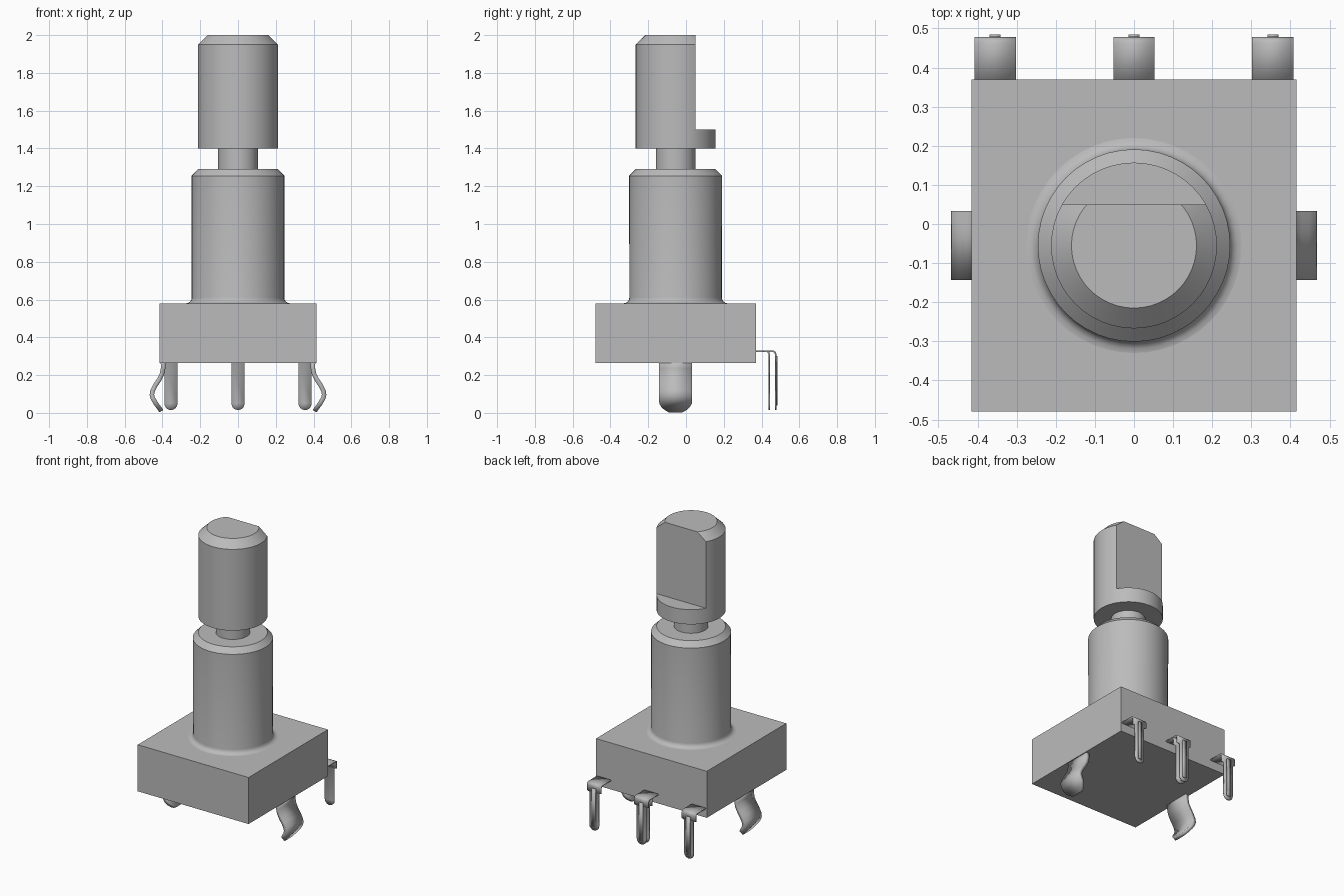
import bpy
import bmesh
import math
from mathutils import Matrix, Vector

cube = bpy.data.objects.get("Cube")
if cube:
    bpy.data.objects.remove(cube, do_unlink=True)

metal = bpy.data.materials.new("plain grey metal")
metal.use_nodes = True
GREY = (0.5, 0.5, 0.5, 1)
metal.diffuse_color = GREY
metal.node_tree.nodes["Principled BSDF"].inputs["Base Color"].default_value = GREY

AXIS_Y = -0.055
SEGMENTS = 48


def finish(name, bm, smooth=True):
    bmesh.ops.recalc_face_normals(bm, faces=bm.faces)
    mesh = bpy.data.meshes.new(name)
    bm.to_mesh(mesh)
    bm.free()
    mesh.materials.append(metal)
    obj = bpy.data.objects.new(name, mesh)
    bpy.context.collection.objects.link(obj)
    if smooth:
        bpy.ops.object.select_all(action='DESELECT')
        obj.select_set(True)
        bpy.context.view_layer.objects.active = obj
        bpy.ops.object.shade_smooth_by_angle(angle=math.radians(32))
    return obj


def lathe(name, profile, flat_y=None):
    """Revolve (radius, z) points round the shaft axis, optionally cut a flat."""
    bm = bmesh.new()
    rings = []
    for r, z in profile:
        rings.append([bm.verts.new((r * math.cos(a), AXIS_Y + r * math.sin(a), z))
                      for a in (math.tau * i / SEGMENTS for i in range(SEGMENTS))])
    for low, high in zip(rings, rings[1:]):
        for i in range(SEGMENTS):
            j = (i + 1) % SEGMENTS
            bm.faces.new((low[i], low[j], high[j], high[i]))
    bm.faces.new(rings[0])
    bm.faces.new(rings[-1])
    if flat_y is not None:
        cut = bmesh.ops.bisect_plane(bm, geom=bm.verts[:] + bm.edges[:] + bm.faces[:],
                                     plane_co=(0, flat_y, 0), plane_no=(0, 1, 0),
                                     clear_outer=True)
        edges = [e for e in cut["geom_cut"] if isinstance(e, bmesh.types.BMEdge)]
        bmesh.ops.contextual_create(bm, geom=edges)
    return finish(name, bm)


def strip(name, path, thickness, matrix):
    """Sheet-metal strip along (outward, z, half width) points."""
    bm = bmesh.new()
    rows = [[bm.verts.new(matrix @ Vector((side * half, out, z))) for side in (-1, 1)]
            for out, z, half in path]
    for a, b in zip(rows, rows[1:]):
        bm.faces.new((a[0], a[1], b[1], b[0]))
    obj = finish(name, bm)
    solid = obj.modifiers.new("thickness", 'SOLIDIFY')
    solid.thickness = thickness
    solid.offset = 0
    return obj


def rounded_end(out, z_tip, half, slope=0.0):
    """Points closing a strip with a half-round tip."""
    angles = [math.radians(a) for a in (0, 25, 45, 65, 82)]
    return [(out - slope * half * math.sin(a), z_tip + half * (1 - math.sin(a)),
             half * math.cos(a)) for a in angles]


# Housing block
bm = bmesh.new()
bmesh.ops.create_cube(bm, size=1, matrix=Matrix.Translation((0, AXIS_Y, 0.4225))
                      @ Matrix.Diagonal((0.83, 0.85, 0.315, 1)))
finish("housing", bm, smooth=False)

# Threaded-style bushing with flared foot and chamfered rim
flare = [(0.275 - 0.03 * math.sin(a), 0.58 + 0.03 * (1 - math.cos(a)))
         for a in (math.radians(d) for d in (0, 22, 45, 68, 90))]
lathe("bushing", flare + [(0.246, 1.255), (0.212, 1.29)])

# Turning shaft: neck, collar and the flatted end
lathe("shaft_neck", [(0.105, 1.28), (0.105, 1.41)])
lathe("shaft_collar", [(0.212, 1.4), (0.212, 1.5)])
lathe("shaft_end", [(0.212, 1.5), (0.212, 1.95), (0.16, 2.0)], flat_y=0.05)

# Three bent terminals along the back
def terminal(name, x, y):
    path = [(0.36, 0.326, 0.053), (y - 0.012, 0.326, 0.053),
            (y - 0.003, 0.322, 0.053), (y, 0.313, 0.053),
            (y, 0.275, 0.053), (y, 0.27, 0.035)]
    strip(name, path + rounded_end(y, 0.015, 0.035), 0.008, Matrix.Translation((x, 0, 0)))


for label, x in (("right", -0.355), ("middle", 0), ("left", 0.355)):
    terminal(label + "_terminal", x, 0.474)
    # Shallow pressed rib on the outer face
    strip(label + "_terminal_rib", [(0.481, 0.3, 0.014), (0.481, 0.04, 0.014)],
          0.007, Matrix.Translation((x, 0, 0)))
terminal("middle_inner_terminal", 0, 0.44)

# Springy mounting clips on both sides
HALF = 0.088
clip = [(0.397, 0.28, HALF), (0.397, 0.235, HALF), (0.403, 0.205, HALF),
        (0.418, 0.175, HALF), (0.438, 0.145, HALF), (0.453, 0.115, HALF),
        (0.456, 0.095, HALF), (0.45, 0.075, HALF), (0.438, 0.055, 0.086),
        (0.425, 0.036, 0.074), (0.413, 0.02, 0.055), (0.406, 0.009, 0.035)]
for label, turn in (("left", -90), ("right", 90)):
    strip(label + "_clip", clip, 0.024, Matrix.Translation((0, AXIS_Y, 0))
          @ Matrix.Rotation(math.radians(turn), 4, 'Z'))
